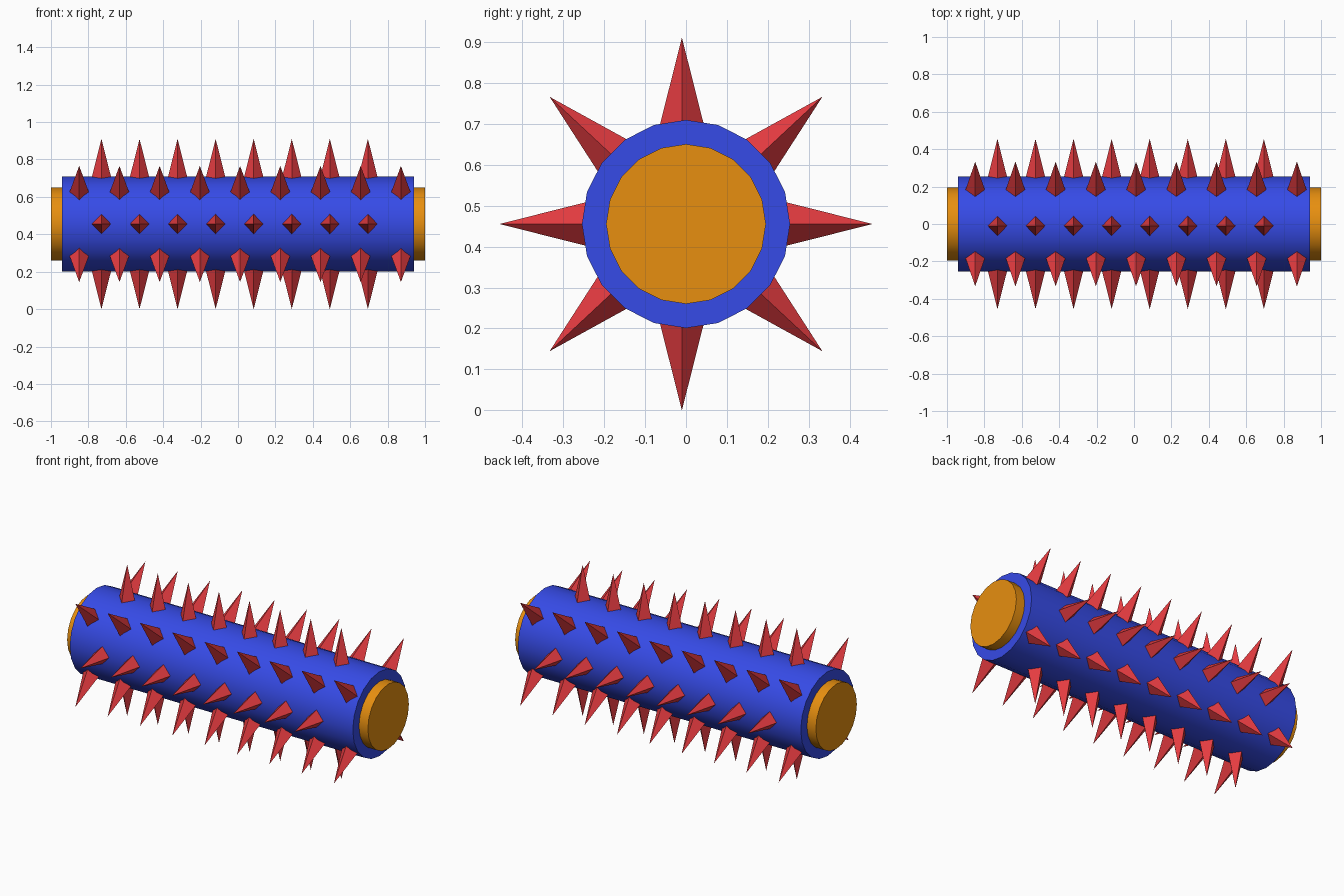
import bpy, bmesh, math
from mathutils import Matrix

if "Cube" in bpy.data.objects:
    bpy.data.objects.remove(bpy.data.objects["Cube"])

ZC = 0.455          # height of the roller axis
TIP, BASE, HALF = 0.455, 0.225, 0.058   # spike radii and half width


def material(name, rgb):
    m = bpy.data.materials.new(name)
    m.diffuse_color = (*rgb, 1)
    m.use_nodes = True
    m.node_tree.nodes["Principled BSDF"].inputs["Base Color"].default_value = m.diffuse_color
    return m


def cylinder(name, x0, x1, radius, mat):
    bpy.ops.mesh.primitive_cylinder_add(
        vertices=20, radius=radius, depth=x1 - x0,
        location=((x0 + x1) / 2, 0, ZC), rotation=(0, math.pi / 2, 0))
    ob = bpy.context.object
    ob.name = name
    ob.data.materials.append(mat)
    bpy.ops.object.shade_smooth_by_angle(angle=math.radians(30))


def spike_row(name, angle, x0, step, count, offset, mat):
    """One row of four-sided spikes pointing out at an angle around x."""
    bm = bmesh.new()
    turn = Matrix.Rotation(angle - math.pi / 2, 4, 'X')
    for i in range(count):
        place = Matrix.Translation((x0 + i * step, offset, ZC)) @ turn
        up = Matrix.Translation((0, 0, (BASE + TIP) / 2))
        # corners of the diamond base lie along the axis and across it
        bmesh.ops.create_cone(bm, cap_ends=True, segments=4, radius1=HALF,
                              radius2=0, depth=TIP - BASE, matrix=place @ up)
    mesh = bpy.data.meshes.new(name)
    bm.to_mesh(mesh)
    bm.free()
    mesh.materials.append(mat)
    bpy.context.collection.objects.link(bpy.data.objects.new(name, mesh))


blue = material("blue", (0.037, 0.07, 0.8))
orange = material("orange", (0.8, 0.275, 0.005))
red = material("red", (0.8, 0.045, 0.053))

# Roller body and the core showing at both ends
cylinder("roller_body", -0.941, 0.941, 0.254, blue)
cylinder("roller_core", -1.0, 1.0, 0.195, orange)

# Straight rows: back, top, front, bottom
for name, deg, off in (("back", 0, 0), ("top", 90, -0.01),
                       ("front", 180, 0), ("bottom", 270, -0.01)):
    spike_row(f"{name}_spikes", math.radians(deg), -0.73, 0.2035, 8, off, red)

# Diagonal rows, staggered along the roller
for name, deg in (("upper_back", 43), ("upper_front", 137),
                  ("lower_front", 223), ("lower_back", 317)):
    spike_row(f"{name}_spikes", math.radians(deg), -0.849, 0.215, 9, 0, red)
